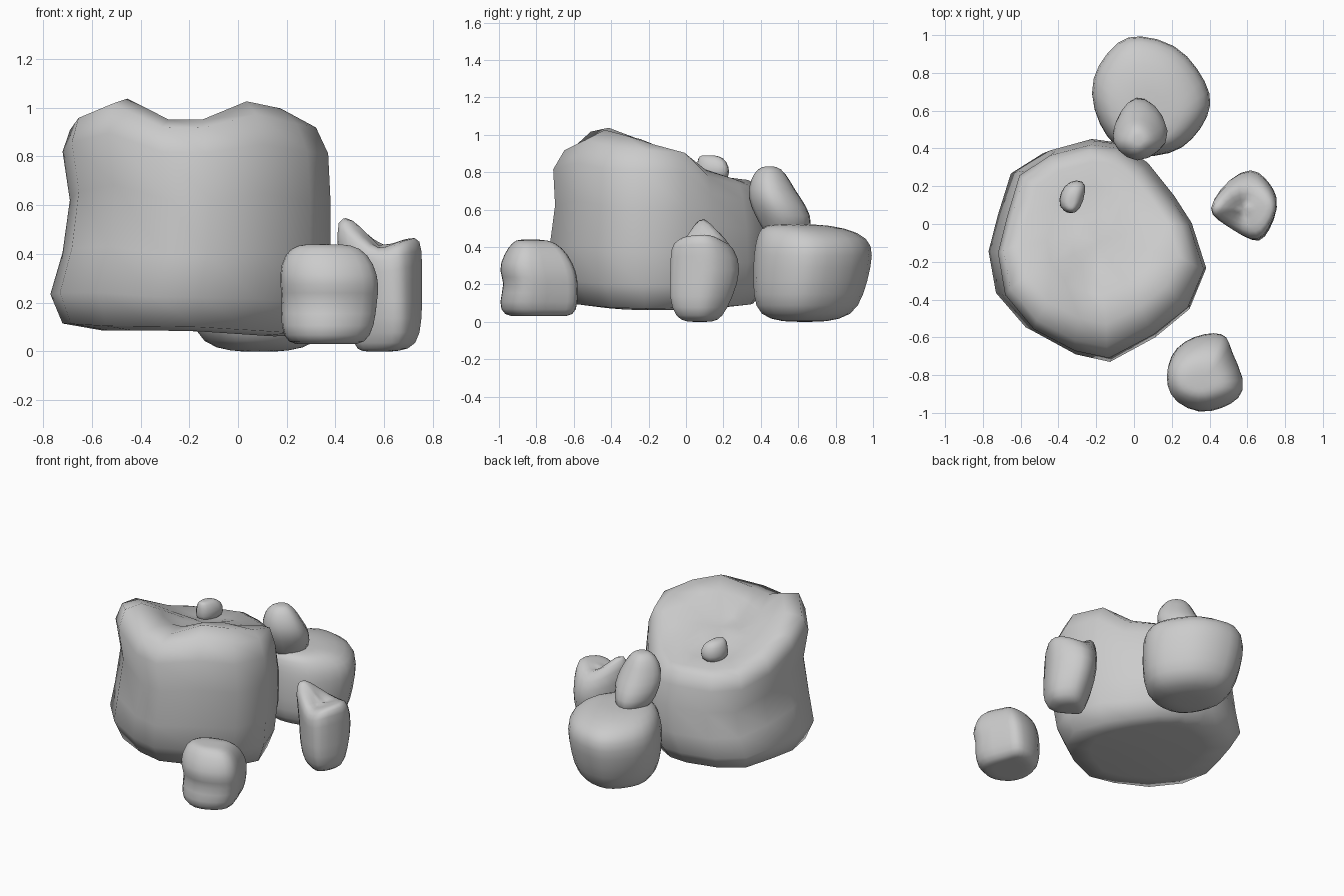
import bpy, bmesh


def lerp_table(v, table):
    """Piecewise linear lookup."""
    if v <= table[0][0]:
        return table[0][1]
    for (a, za), (b, zb) in zip(table, table[1:]):
        if v <= b:
            return za + (zb - za) * (v - a) / (b - a)
    return table[-1][1]


def rock(name, outline, rings, warp=None, soft=True):
    """Loft a plan outline through rings of (z, x0, x1, y0, y1)."""
    xs, ys = [p[0] for p in outline], [p[1] for p in outline]
    unit = [((x - min(xs)) / (max(xs) - min(xs)) - 0.5,
             (y - min(ys)) / (max(ys) - min(ys)) - 0.5) for x, y in outline]
    grow = 1.045 if soft else 1.0
    warp = warp or (lambda x, y, z: z)
    bm = bmesh.new()
    loops, mids = [], []
    for z, x0, x1, y0, y1 in rings:
        cx, cy = (x0 + x1) / 2, (y0 + y1) / 2
        loop = []
        for u, v in unit:
            x, y = cx + u * (x1 - x0) * grow, cy + v * (y1 - y0) * grow
            loop.append(bm.verts.new((x, y, warp(x, y, z))))
        loops.append(loop)
        mids.append((cx, cy, warp(cx, cy, z)))
    n = len(unit)
    for a, b in zip(loops, loops[1:]):
        for i in range(n):
            j = (i + 1) % n
            bm.faces.new((a[i], a[j], b[j], b[i]))
    for loop, mid in ((loops[0], mids[0]), (loops[-1], mids[-1])):
        tip = bm.verts.new(mid)
        for i in range(n):
            bm.faces.new((loop[i], loop[(i + 1) % n], tip))
    bmesh.ops.recalc_face_normals(bm, faces=bm.faces)
    for f in bm.faces:
        f.smooth = True
    mesh = bpy.data.meshes.new(name)
    bm.to_mesh(mesh)
    bm.free()
    ob = bpy.data.objects.new(name, mesh)
    bpy.context.collection.objects.link(ob)
    if soft:
        sub = ob.modifiers.new("round", 'SUBSURF')
        sub.levels = sub.render_levels = 1
    return ob


# Large boulder: top blended between peaks at the front and right and a low back
PEAKS = [(-0.56, -0.46, 1.06), (0.08, -0.40, 1.03), (0.31, -0.05, 0.95),
         (-0.21, -0.55, 0.95), (-0.70, 0.03, 0.82), (-0.50, 0.36, 0.745),
         (0.18, 0.17, 0.80), (-0.05, 0.38, 0.74), (-0.33, 0.15, 0.76),
         (-0.20, -0.15, 0.85), (-0.70, -0.25, 0.98), (0.32, -0.35, 0.96)]


def big_top(x, y, t):
    total = weight = 0
    for px, py, pz in PEAKS:
        w = 1 / ((x - px) ** 2 + (y - py) ** 2 + 0.002) ** 1.6
        total, weight = total + w * pz, weight + w
    top = total / weight
    low = lerp_table(x, [(-0.75, 0.10), (-0.55, 0.085), (-0.2, 0.085), (0.1, 0.065),
                         (0.35, 0.05)])
    return low + t * (top - low)


rock("large_boulder",
     [(-0.25, 0.45), (-0.1, 0.43), (0.05, 0.33), (0.2, 0.15), (0.3, 0.0),
      (0.38, -0.24), (0.29, -0.45), (0.1, -0.6), (-0.15, -0.73), (-0.34, -0.69),
      (-0.57, -0.57), (-0.73, -0.38), (-0.77, -0.15), (-0.72, 0.05),
      (-0.65, 0.28), (-0.48, 0.39)],
     [(0.0, -0.55, 0.15, -0.5, 0.25),
      (0.02, -0.72, 0.31, -0.63, 0.36),
      (0.16, -0.77, 0.36, -0.70, 0.43),
      (0.36, -0.72, 0.38, -0.73, 0.45),
      (0.62, -0.69, 0.38, -0.70, 0.44),
      (0.84, -0.72, 0.37, -0.71, 0.42),
      (0.96, -0.69, 0.32, -0.65, 0.39),
      (1.0, -0.60, 0.24, -0.53, 0.33),
      (1.0, -0.46, 0.09, -0.38, 0.20),
      (1.0, -0.33, -0.05, -0.25, 0.05)],
     big_top, soft=False)

# Medium boulder at the back
rock("back_boulder",
     [(0.02, 1.0), (0.22, 0.95), (0.33, 0.82), (0.4, 0.69), (0.39, 0.58),
      (0.3, 0.45), (0.2, 0.38), (0.0, 0.36), (-0.1, 0.42), (-0.18, 0.53),
      (-0.23, 0.7), (-0.19, 0.84), (-0.08, 0.97)],
     [(0.0, -0.03, 0.20, 0.52, 0.75),
      (0.03, -0.15, 0.33, 0.39, 0.89),
      (0.14, -0.20, 0.38, 0.36, 0.95),
      (0.30, -0.23, 0.40, 0.36, 0.99),
      (0.41, -0.22, 0.40, 0.37, 1.0),
      (0.48, -0.18, 0.34, 0.39, 0.93),
      (0.52, -0.08, 0.25, 0.42, 0.76)])

# Pear-shaped stone perched on the back boulder
rock("perched_stone",
     [(0.0, 0.69), (0.13, 0.64), (0.2, 0.5), (0.15, 0.41), (0.02, 0.32),
      (-0.1, 0.42), (-0.12, 0.5), (-0.08, 0.6)],
     [(0.46, -0.02, 0.10, 0.42, 0.62),
      (0.51, -0.09, 0.16, 0.38, 0.70),
      (0.62, -0.12, 0.20, 0.32, 0.66),
      (0.71, -0.11, 0.18, 0.31, 0.59),
      (0.80, -0.07, 0.12, 0.35, 0.54),
      (0.83, -0.02, 0.07, 0.40, 0.49)])


# Right stone with a horn on its left side
def horn(x, y, z):
    if z < 0.35:
        return z
    d = ((x - 0.43) ** 2 + ((y - 0.11) * 0.8) ** 2) ** 0.5
    edge = 0.07 * max(0, (x - 0.57) / 0.15)
    return z - 0.02 + 0.20 * max(0, 1 - d / 0.16) + min(edge, 0.07)


rock("right_stone",
     [(0.41, 0.06), (0.42, 0.13), (0.5, 0.25), (0.62, 0.31), (0.69, 0.25),
      (0.74, 0.18), (0.76, 0.1), (0.71, -0.03), (0.66, -0.1), (0.58, -0.07),
      (0.5, -0.01)],
     [(0.0, 0.50, 0.66, 0.0, 0.15),
      (0.02, 0.48, 0.74, -0.06, 0.20),
      (0.13, 0.44, 0.76, -0.10, 0.26),
      (0.28, 0.42, 0.76, -0.09, 0.31),
      (0.38, 0.40, 0.76, -0.09, 0.27),
      (0.43, 0.42, 0.74, -0.05, 0.20),
      (0.43, 0.50, 0.65, 0.03, 0.13)],
     horn)

# Front stone with a step across its front face
rock("front_stone",
     [(0.43, -0.58), (0.49, -0.6), (0.5, -0.67), (0.58, -0.83), (0.55, -0.92),
      (0.46, -0.97), (0.35, -1.0), (0.22, -0.94), (0.18, -0.85), (0.18, -0.75),
      (0.22, -0.66), (0.32, -0.6)],
     [(0.03, 0.27, 0.46, -0.9, -0.68),
      (0.03, 0.21, 0.53, -0.98, -0.60),
      (0.10, 0.18, 0.57, -1.01, -0.58),
      (0.21, 0.19, 0.58, -0.97, -0.58),
      (0.27, 0.18, 0.59, -1.01, -0.59),
      (0.36, 0.18, 0.57, -0.98, -0.63),
      (0.43, 0.22, 0.51, -0.93, -0.70),
      (0.44, 0.28, 0.43, -0.89, -0.78)])

# Pebble lying on the large boulder
rock("pebble",
     [(-0.34, 0.23), (-0.26, 0.23), (-0.25, 0.18), (-0.28, 0.07), (-0.34, 0.05),
      (-0.4, 0.09), (-0.39, 0.17)],
     [(0.75, -0.36, -0.30, 0.09, 0.19),
      (0.77, -0.40, -0.26, 0.05, 0.23),
      (0.83, -0.40, -0.25, 0.05, 0.23),
      (0.88, -0.38, -0.28, 0.06, 0.20),
      (0.89, -0.35, -0.31, 0.08, 0.15)])
